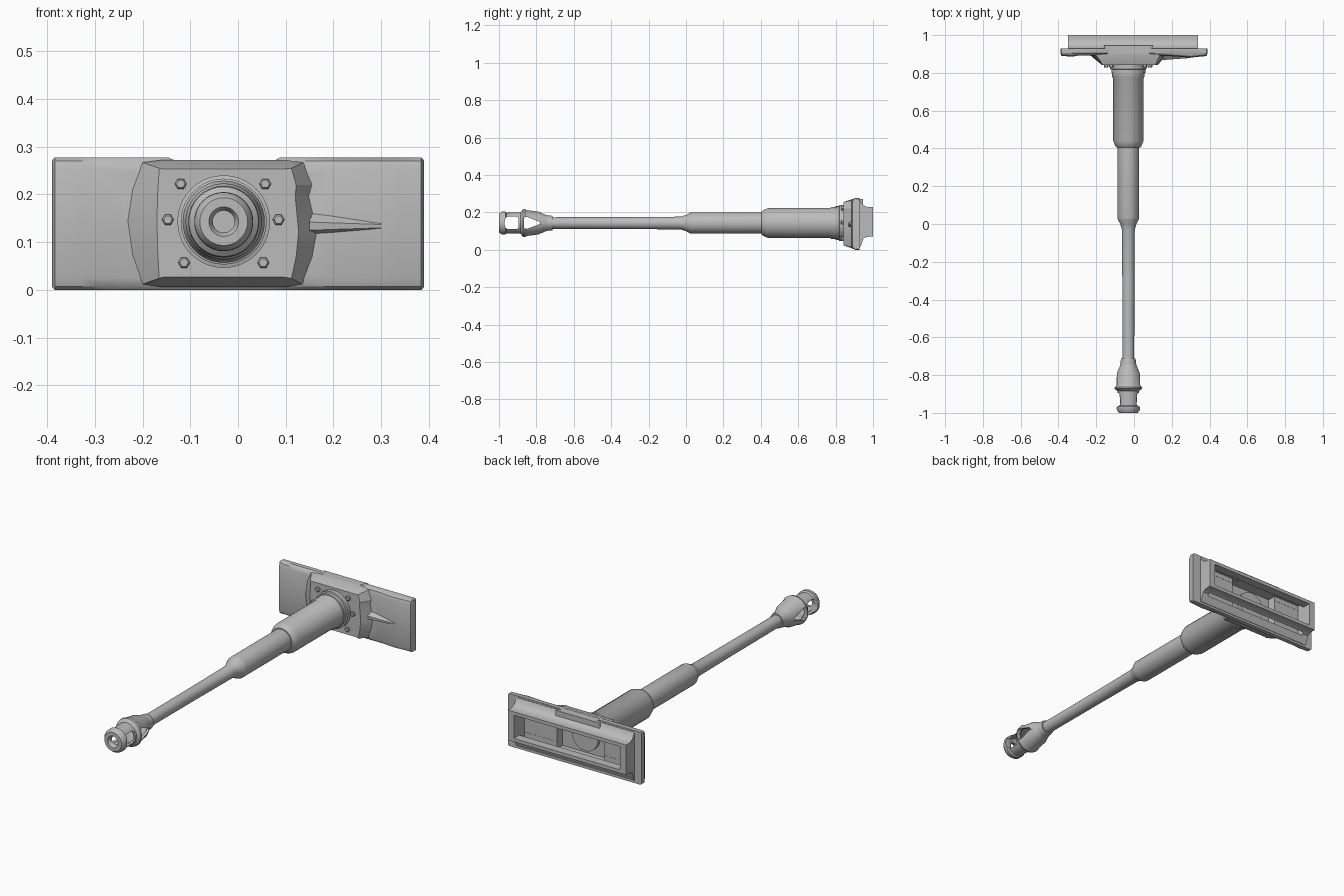
import bpy, bmesh, math
from mathutils import Vector

AX, AZ = -0.03, 0.143          # barrel axis
steel = bpy.data.materials.new("steel_grey")
steel.diffuse_color = (0.5, 0.5, 0.5, 1)


def make(name, bm, angle=35):
    bmesh.ops.recalc_face_normals(bm, faces=bm.faces)
    me = bpy.data.meshes.new(name)
    bm.to_mesh(me)
    bm.free()
    ob = bpy.data.objects.new(name, me)
    bpy.context.collection.objects.link(ob)
    me.materials.append(steel)
    bpy.ops.object.select_all(action='DESELECT')
    ob.select_set(True)
    bpy.context.view_layer.objects.active = ob
    bpy.ops.object.shade_smooth_by_angle(angle=math.radians(angle))
    return ob


def loft(name, rings, closed=False, angle=35):
    """Skin matching rings of points; cap the ends unless closed."""
    bm = bmesh.new()
    vs = [[bm.verts.new(p) for p in r] for r in rings]
    n = len(vs[0])
    pairs = list(zip(vs, vs[1:])) + ([(vs[-1], vs[0])] if closed else [])
    for a, b in pairs:
        for i in range(n):
            j = (i + 1) % n
            bm.faces.new((a[i], a[j], b[j], b[i]))
    if not closed:
        bm.faces.new(vs[0])
        bm.faces.new(vs[-1])
    return make(name, bm, angle)


def lathe(name, profile, seg=40, closed=False, cx=AX, cz=AZ):
    """Turn (y, radius) points around an axis along y."""
    return loft(name, [[(cx + r * math.cos(2 * math.pi * k / seg), y,
                         cz + r * math.sin(2 * math.pi * k / seg))
                        for k in range(seg)] for y, r in profile], closed)


def cut(ob, cutters):
    for c in cutters:
        m = ob.modifiers.new("cut", 'BOOLEAN')
        m.operation, m.solver, m.object = 'DIFFERENCE', 'EXACT', c
        bpy.context.view_layer.objects.active = ob
        bpy.ops.object.modifier_apply(modifier=m.name)


def drop(obs):
    for o in obs:
        bpy.data.objects.remove(o)


# barrel tube, thermal sleeves and root collar
lathe("barrel_tube", [(-0.73, 0.031), (-0.30, 0.032), (-0.03, 0.034),
                      (0.0, 0.043), (0.022, 0.055), (0.03, 0.057)])
lathe("inner_sleeve", [(0.022, 0.055), (0.03, 0.057), (0.42, 0.057)])
lathe("outer_sleeve", [(0.405, 0.062), (0.412, 0.069), (0.44, 0.08),
                       (0.77, 0.08), (0.78, 0.086), (0.80, 0.086)])
lathe("root_collar", [(0.795, 0.078), (0.80, 0.09), (0.818, 0.09),
                      (0.82, 0.097), (0.845, 0.097), (0.848, 0.075), (0.885, 0.075)])

# hollow muzzle brake with side ports
brake = lathe("muzzle_brake", [
    (-0.713, 0.025), (-0.713, 0.038), (-0.728, 0.041), (-0.737, 0.041), (-0.75, 0.044),
    (-0.79, 0.061), (-0.85, 0.069), (-0.862, 0.075), (-0.872, 0.073), (-0.885, 0.057),
    (-0.96, 0.055), (-0.966, 0.062), (-0.985, 0.061), (-1.0, 0.05), (-1.0, 0.031),
    (-0.988, 0.023), (-0.975, 0.023), (-0.965, 0.043), (-0.89, 0.045), (-0.88, 0.045),
    (-0.86, 0.055), (-0.79, 0.047), (-0.745, 0.025)], closed=True)
ports = [
    [(-0.965, 0.118), (-0.972, 0.143), (-0.965, 0.170), (-0.955, 0.177), (-0.905, 0.177),
     (-0.895, 0.168), (-0.895, 0.118), (-0.905, 0.110), (-0.955, 0.110)],
    [(-0.865, 0.115), (-0.85, 0.112), (-0.785, 0.136), (-0.78, 0.143),
     (-0.785, 0.150), (-0.85, 0.176), (-0.865, 0.172)]]
cutters = [loft("port_cutter", [[(x, y, z) for y, z in p] for x in (-0.2, 0.2)]) for p in ports]
cut(brake, cutters)
drop(cutters)

# mantlet plate: cross-section swept along x with a shallow notch on top
plate_rings = []
for x, yf, zt, zb in [(-0.39, 0.905, 0.272, 0.005), (-0.384, 0.89, 0.277, 0),
                      (-0.33, 0.886, 0.277, 0), (-0.29, 0.892, 0.277, 0),
                      (-0.145, 0.892, 0.277, 0), (-0.13, 0.892, 0.27, 0),
                      (0.075, 0.892, 0.27, 0), (0.087, 0.892, 0.277, 0),
                      (0.2, 0.888, 0.277, 0), (0.30, 0.881, 0.277, 0),
                      (0.34, 0.885, 0.277, 0), (0.384, 0.889, 0.277, 0),
                      (0.39, 0.905, 0.272, 0.005)]:
    plate_rings.append([(x, y, z) for y, z in [
        (0.928, zt), (0.905, zt), (yf + 0.006, zt - 0.007), (yf, zt - 0.025),
        (yf, zb + 0.025), (yf + 0.006, zb + 0.007), (0.905, zb), (0.928, zb)]])
plate = loft("mantlet_plate", plate_rings)

# rear frame with concave top and bottom rails
cove = [(0.92, 0.270), (0.93, 0.268), (0.937, 0.253), (0.948, 0.239), (0.962, 0.231),
        (0.98, 0.228), (1.0, 0.228)]
low = [(y, 0.298 - z if z < 0.24 else 0.28 - z) for y, z in reversed(cove)]
frame = loft("rear_frame", [[(x, y, z) for y, z in cove + low] for x in (-0.35, 0.34)])

# raised gun housing in front of the plate
base = [(-0.20, 0.267), (-0.222, 0.21), (-0.232, 0.145), (-0.222, 0.075), (-0.20, 0.012),
        (-0.16, 0.006), (0.10, 0.006), (0.135, 0.012), (0.158, 0.07), (0.168, 0.122),
        (0.150, 0.195), (0.157, 0.22), (0.137, 0.267), (0.10, 0.272), (-0.16, 0.272)]
top = [(-0.165, 0.255), (-0.168, 0.21), (-0.17, 0.145), (-0.168, 0.075), (-0.165, 0.024),
       (-0.155, 0.027), (0.095, 0.027), (0.112, 0.024), (0.122, 0.07), (0.127, 0.122),
       (0.120, 0.195), (0.122, 0.22), (0.112, 0.255), (0.095, 0.253), (-0.155, 0.253)]
housing = loft("gun_housing", [[(x, y, z) for x, z in p] for p, y in
                               ((base, 0.905), (base, 0.893), (top, 0.842))], angle=25)


# hollow out the back: wide pocket plus a deeper one behind the housing
def block(name, x0, x1, y0, y1, z0, z1):
    return loft(name, [[(x, y0, z0), (x, y1, z0), (x, y1, z1), (x, y0, z1)] for x in (x0, x1)])


pockets = [block("pocket_cutter", -0.315, 0.305, 0.91, 1.1, 0.088, 0.21),
           block("pocket_cutter", -0.315, 0.305, 0.911, 0.955, 0.05, 0.235),
           block("pocket_cutter", -0.16, 0.115, 0.866, 0.955, 0.051, 0.234)]
for part in (plate, frame, housing):
    cut(part, pockets)
    bpy.ops.object.select_all(action='DESELECT')
    part.select_set(True)
    bpy.context.view_layer.objects.active = part
    bpy.ops.object.shade_smooth_by_angle(angle=math.radians(28))
drop(pockets)

# sight lip on the top edge
loft("top_lip", [[(-0.16, 0.945, z), (0.10, 0.945, z), (0.08, 0.905, z), (-0.14, 0.905, z)]
                 for z in (0.232, 0.271)])

# tapering ridge beside the housing
loft("side_ridge", [[(0.15, 0.895, 0.165), (0.15, 0.868, 0.142), (0.15, 0.87, 0.125),
                     (0.15, 0.895, 0.115)],
                    [(0.30, 0.89, 0.145), (0.30, 0.879, 0.137), (0.30, 0.879, 0.13),
                     (0.30, 0.89, 0.125)]])

# hexagonal bolts
for i, (x, z) in enumerate([(-0.12, 0.222), (0.057, 0.222), (-0.147, 0.147),
                            (0.085, 0.147), (-0.113, 0.057), (0.053, 0.057)]):
    lathe("bolt_%d" % (i + 1), [(0.85, 0.0125), (0.832, 0.0125), (0.828, 0.009)], 6, cx=x, cz=z)
